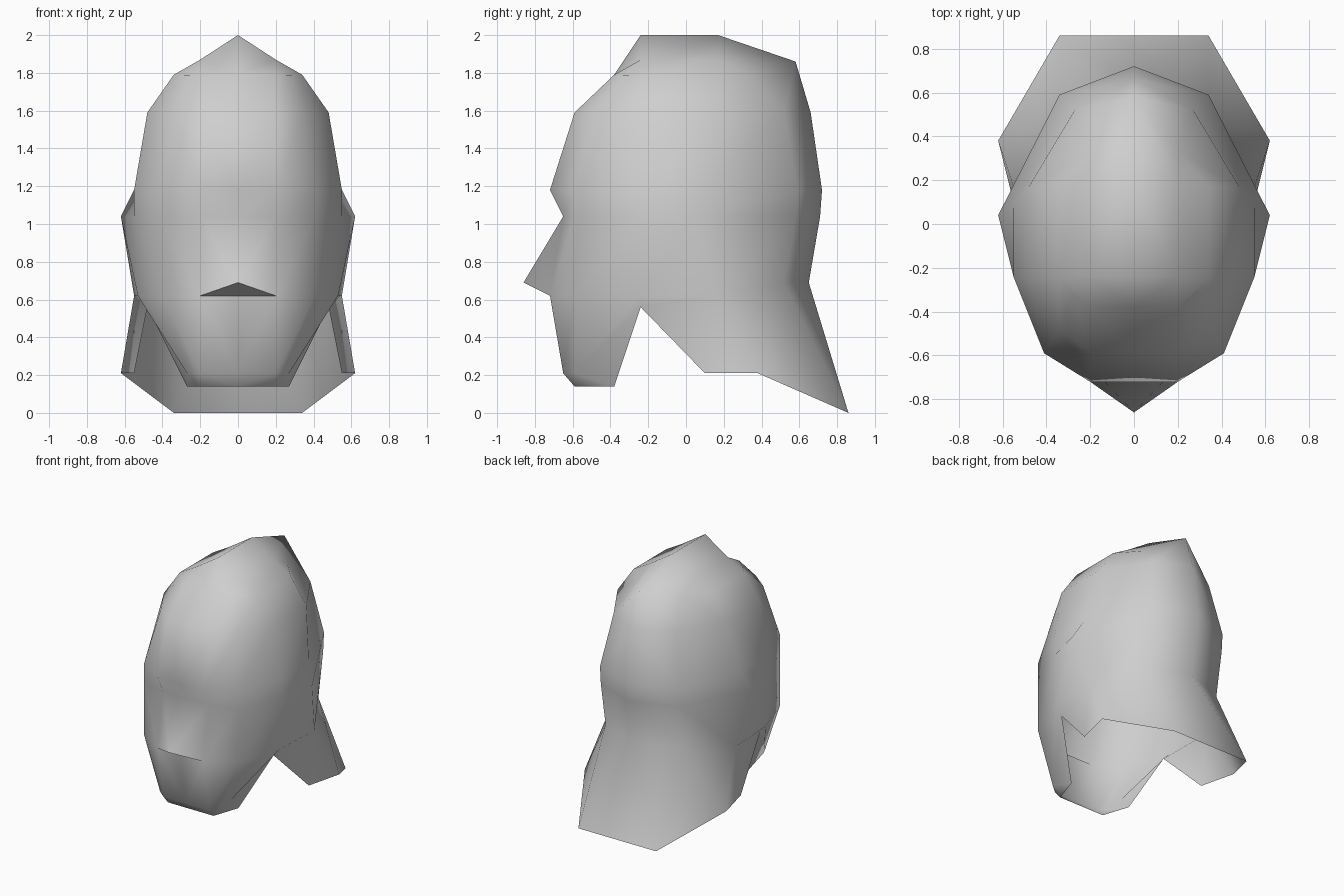
import bpy
import bmesh

cube = bpy.data.objects.get("Cube")
if cube:
    bpy.data.objects.remove(cube, do_unlink=True)

# Single grey material
metal = bpy.data.materials.new("plain_grey")
metal.use_nodes = True
grey = (0.62, 0.62, 0.62, 1)
metal.diffuse_color = grey
metal.node_tree.nodes["Principled BSDF"].inputs["Base Color"].default_value = grey

bm = bmesh.new()


def point(x, y, z):
    return bm.verts.new((x, y, z))


def ring(z, *outline):
    """Half outline at one height, running from front centre to back centre."""
    return [point(x, y, z) for x, y in outline]


def face(*corners):
    """One smooth face, skipping corners that coincide."""
    unique = list(dict.fromkeys(corners))
    if len(unique) > 2:
        new_face = bm.faces.new(unique)
        new_face.smooth = True
        return new_face


def loft(upper, lower):
    """Join two half outlines with a band of faces."""
    for i in range(min(len(upper), len(lower)) - 1):
        face(lower[i], lower[i + 1], upper[i + 1], upper[i])


# Skull: half outlines from the crown down to the brow and temples
crown = ring(1.79, (0, -.38), (.2, -.38), (.27, -.32), (.34, -.24),
             (.34, .17), (.2, .33), (0, .58))
crown[-1].co.z = 1.86
forehead = ring(1.59, (0, -.59), (.2, -.59), (.34, -.48), (.48, -.24),
                (.48, .17), (.27, .52), (0, .66))
brow = ring(1.18, (0, -.72), (.2, -.72), (.41, -.59), (.55, -.24),
            (.55, .1), (.34, .59), (0, .72))
temple = ring(1.04, (0, -.65), (.2, -.65), (.41, -.59), (.55, -.24),
              (.62, .04), (.34, .58), (0, .71))
cheek = ring(.62, (0, -.86), (.2, -.72), (.41, -.59), (.53, -.24),
             (.55, .17), (.34, .52), (0, .65))
for vert in (cheek[0], *cheek[-2:]):
    vert.co.z = .69
rings = [crown, forehead, brow, temple, cheek]
for upper, lower in zip(rings, rings[1:]):
    loft(upper, lower)

# Roof with a raised centre crest
crest_front, crest_back = point(0, -.24, 2), point(0, .17, 2)
roof_front, roof_back = point(.2, -.24, 1.87), point(.2, .17, 1.87)
face(crown[0], crown[1], roof_front, crest_front)
face(crown[1], crown[2], crown[3], roof_front)
face(crown[3], crown[4], roof_back, roof_front)
face(roof_front, roof_back, crest_back, crest_front)
face(crown[4], crown[5], roof_back)
face(roof_back, crown[5], crown[6], crest_back)

# Underside of the pointed nose, with a crisp lip
lip = point(0, -.72, .62)
underside = face(cheek[0], lip, cheek[1])
for edge in underside.edges:
    edge.smooth = False

# Jaw guard, narrowing to the chin and meeting the side notch
notch = point(.48, -.24, .56)
jaw = ring(.21, (0, -.65), (.2, -.65), (.27, -.59)) + [notch]
chin = ring(.14, (0, -.59), (.2, -.59), (.27, -.38)) + [notch]
loft([lip] + cheek[1:4], jaw)
loft(jaw, chin)

# Flared neck guard behind the notch
ear_tip, side_tip = point(.55, .1, .21), point(.62, .38, .21)
back_tip, back_middle = point(.34, .86, 0), point(0, .86, 0)
face(notch, ear_tip, cheek[4], cheek[3])
face(ear_tip, side_tip, cheek[4])
face(side_tip, back_tip, cheek[5], cheek[4])
face(back_tip, back_middle, cheek[6], cheek[5])

# Helmet shell, mirrored across the centre
mesh = bpy.data.meshes.new("helmet_shell")
bm.to_mesh(mesh)
bm.free()
mesh.materials.append(metal)
helmet = bpy.data.objects.new("helmet_shell", mesh)
bpy.context.collection.objects.link(helmet)
mirror = helmet.modifiers.new("mirror_halves", "MIRROR")
mirror.use_axis[0] = True
mirror.use_clip = True
mirror.use_mirror_merge = True
mirror.merge_threshold = 0.001
